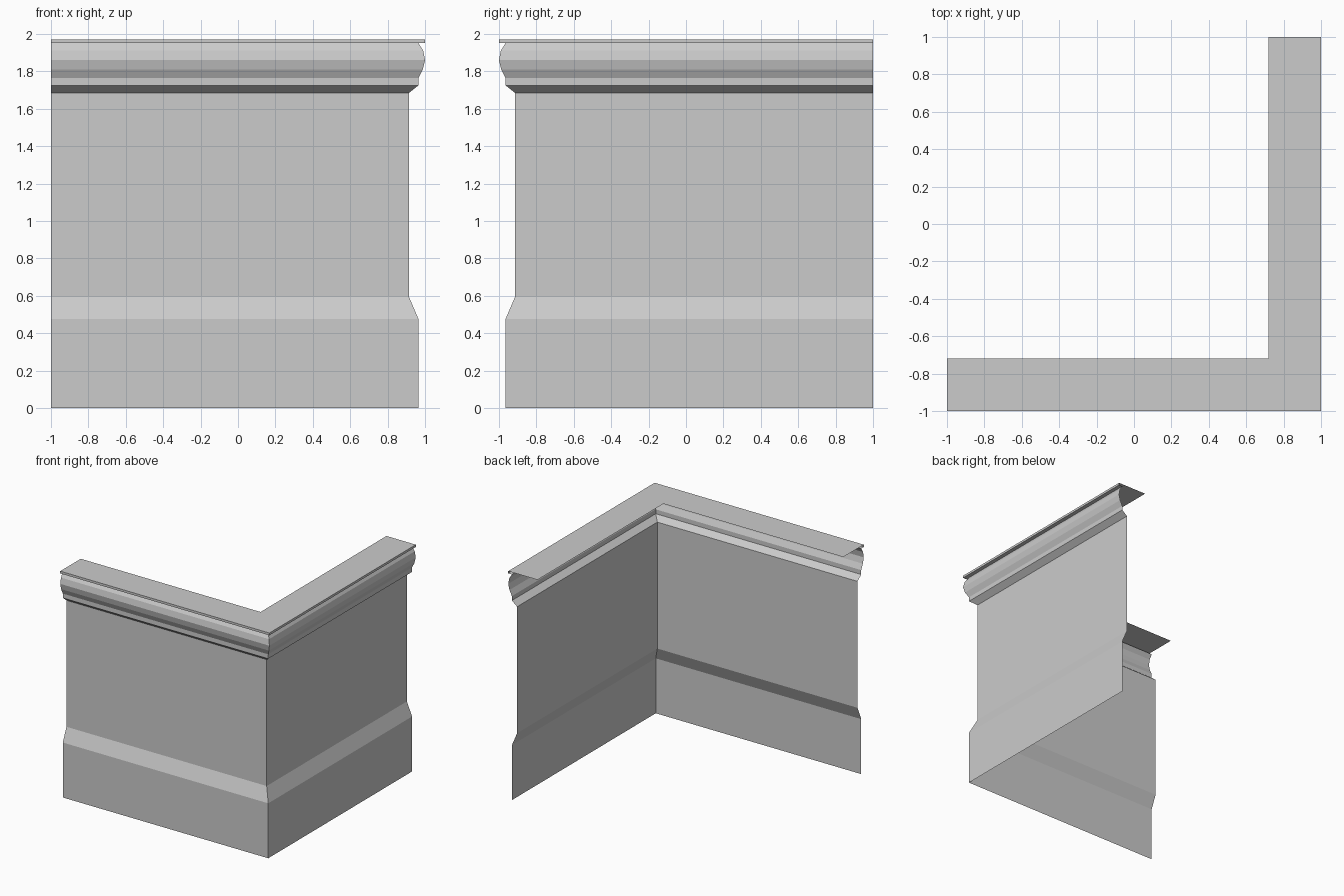
import bpy
import bmesh

cube = bpy.data.objects.get("Cube")
if cube:
    bpy.data.objects.remove(cube, do_unlink=True)

grey = bpy.data.materials.new("plain grey")
grey.use_nodes = True
colour = (0.6, 0.6, 0.6, 1)
grey.diffuse_color = colour
grey.node_tree.nodes["Principled BSDF"].inputs["Base Color"].default_value = colour


def corner_strip(name, profile):
    """Sweep an open (reach, height) profile along an L with a mitred corner."""
    bm = bmesh.new()
    rows = [[bm.verts.new(p) for p in ((-1, -r, z), (r, -r, z), (r, 1, z))]
            for r, z in profile]
    for low, high in zip(rows, rows[1:]):
        for i in range(2):
            bm.faces.new((low[i], low[i + 1], high[i + 1], high[i]))
    mesh = bpy.data.meshes.new(name)
    bm.to_mesh(mesh)
    bm.free()
    mesh.materials.append(grey)
    obj = bpy.data.objects.new(name, mesh)
    bpy.context.collection.objects.link(obj)


wall, ledge, lip = 0.915, 0.965, 1.0

# Plinth with its sloped top
corner_strip("plinth", [(ledge, 0), (ledge, 0.475), (wall, 0.592)])

# Plain wall panel
corner_strip("wall_panel", [(wall, 0.592), (wall, 1.685)])

# Flared fillet and rounded moulding
corner_strip("cornice_moulding", [
    (wall, 1.685), (ledge, 1.725), (ledge, 1.763),
    (0.988, 1.81), (lip, 1.86), (0.99, 1.91), (ledge, 1.95)])

# Thin projecting lip and flat top shelf
corner_strip("top_shelf", [(ledge, 1.95), (lip, 1.95), (lip, 1.97), (0.72, 1.97)])
